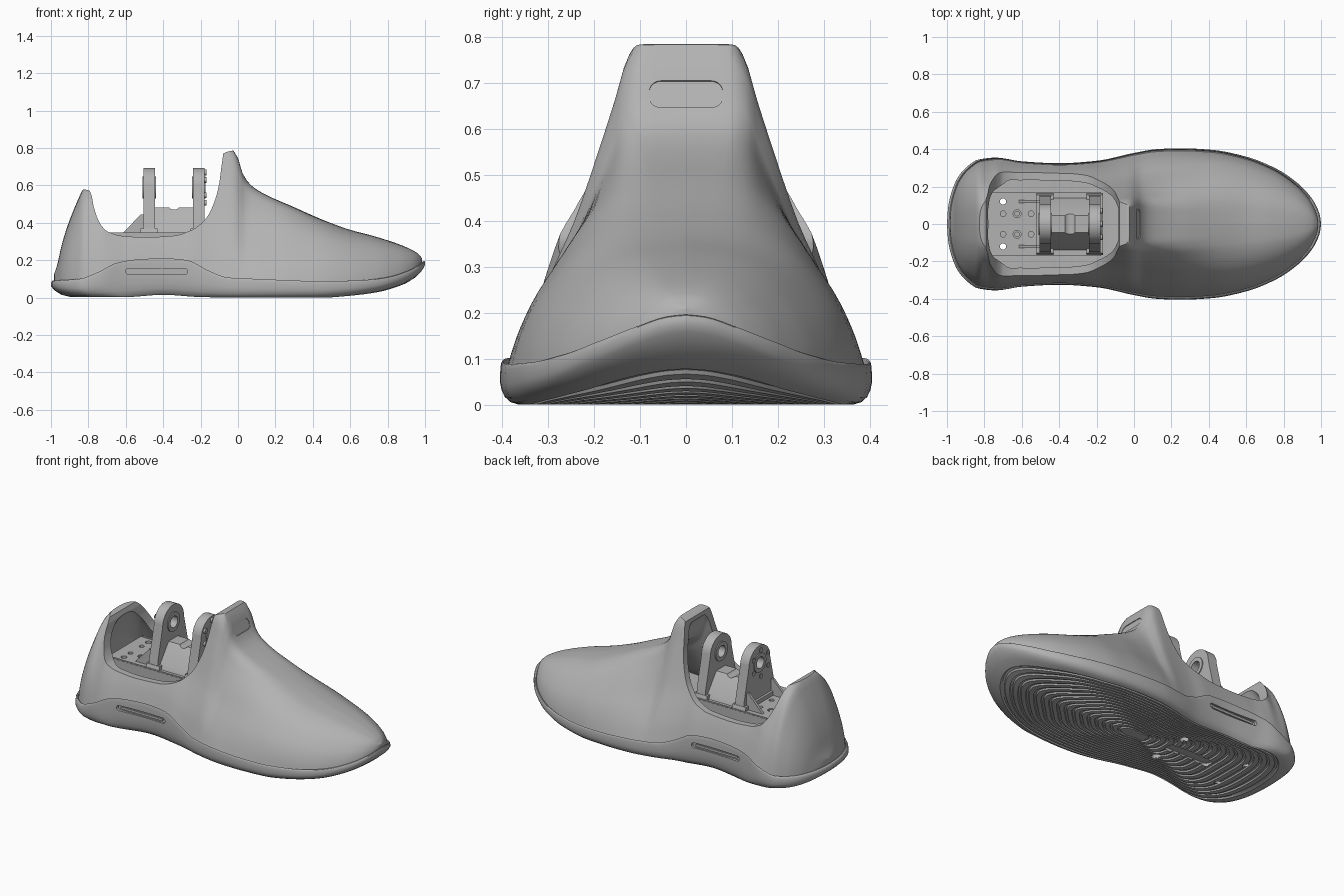
import bpy, bmesh, math
from mathutils import Matrix

cube = bpy.data.objects.get("Cube")
if cube:
    bpy.data.objects.remove(cube, do_unlink=True)

grey = bpy.data.materials.new("light_grey")
grey.use_nodes = True
colour = (0.45, 0.45, 0.45, 1)
grey.diffuse_color = colour
grey.node_tree.nodes["Principled BSDF"].inputs["Base Color"].default_value = colour


def smooth_table(pts):
    """Monotone cubic through a few (x, value) points."""
    n = len(pts)
    d = [(pts[i + 1][1] - pts[i][1]) / (pts[i + 1][0] - pts[i][0]) for i in range(n - 1)]
    m = [d[0]] + [2 * a * b / (a + b) if a * b > 0 else 0 for a, b in zip(d, d[1:])] + [d[-1]]

    def f(x):
        x = min(max(x, pts[0][0]), pts[-1][0])
        i = 0
        while i < n - 2 and x > pts[i + 1][0]:
            i += 1
        h = pts[i + 1][0] - pts[i][0]
        t = (x - pts[i][0]) / h
        return ((1 + 2 * t) * (1 - t) ** 2 * pts[i][1] + t * (1 - t) ** 2 * h * m[i]
                + t * t * (3 - 2 * t) * pts[i + 1][1] + t * t * (t - 1) * h * m[i + 1])
    return f


def shade(ob):
    bpy.ops.object.select_all(action='DESELECT')
    bpy.context.view_layer.objects.active = ob
    ob.select_set(True)
    bpy.ops.object.shade_smooth_by_angle(angle=math.radians(35))


def loft(name, rings):
    bm = bmesh.new()
    vs = [[bm.verts.new(p) for p in r] for r in rings]
    n = len(rings[0])
    for a, b in zip(vs, vs[1:]):
        for i in range(n):
            j = (i + 1) % n
            bm.faces.new((a[i], a[j], b[j], b[i]))
    bm.faces.new(vs[0])
    bm.faces.new(vs[-1])
    bmesh.ops.recalc_face_normals(bm, faces=bm.faces)
    me = bpy.data.meshes.new(name)
    bm.to_mesh(me)
    bm.free()
    ob = bpy.data.objects.new(name, me)
    bpy.context.collection.objects.link(ob)
    me.materials.append(grey)
    shade(ob)
    return ob


def prism(name, pts, a, b, axis):
    """Extrude a 2D outline from a to b along one axis."""
    place = {'X': lambda p, c: (c, p[0], p[1]), 'Y': lambda p, c: (p[0], c, p[1]),
             'Z': lambda p, c: (p[0], p[1], c)}[axis]
    return loft(name, [[place(p, c) for p in pts] for c in (a, b)])


def pill(cx, cy, hx, hy, r, n=8):
    """Rounded rectangle outline."""
    out = []
    for q, (sx, sy) in enumerate(((1, 1), (-1, 1), (-1, -1), (1, -1))):
        for i in range(n + 1):
            t = math.pi / 2 * (q + i / n)
            out.append((cx + sx * (hx - r) + r * math.cos(t), cy + sy * (hy - r) + r * math.sin(t)))
    return out


def disc(cx, cy, r):
    return [(cx + r * math.cos(i * math.tau / 24), cy + r * math.sin(i * math.tau / 24)) for i in range(24)]


def cut(ob, cutters):
    for c in cutters:
        mod = ob.modifiers.new("cut", 'BOOLEAN')
        mod.operation, mod.solver, mod.object = 'DIFFERENCE', 'EXACT', c
        bpy.context.view_layer.objects.active = ob
        bpy.ops.object.modifier_apply(modifier=mod.name)
    shade(ob)


def discard(cutters):
    for c in cutters:
        bpy.data.objects.remove(c, do_unlink=True)


# Shape tables along the length
width = smooth_table([(-1, 0), (-.995, .08), (-.98, .155), (-.95, .235), (-.9, .3), (-.83, .345), (-.74, .355),
                      (-.6, .335), (-.4, .325), (-.2, .338), (0, .38), (.12, .4), (.25, .405), (.42, .396),
                      (.6, .36), (.76, .296), (.88, .214), (.95, .138), (.985, .073), (.996, .036), (1, 0)])
seam = smooth_table([(-1, .09), (-.85, .1), (-.75, .135), (-.65, .185), (-.55, .203), (-.4, .21), (-.27, .2),
                     (-.16, .145), (-.05, .107), (.1, .1), (.45, .088), (.65, .092), (.8, .11), (.9, .14),
                     (.96, .17), (1, .203)])
under = smooth_table([(-1, .035), (-.95, .012), (-.88, .003), (-.6, .003), (-.4, .015), (-.2, .003), (0, 0),
                      (.45, 0), (.6, .01), (.75, .03), (.87, .065), (.95, .105), (1, .145)])
crest = smooth_table([(-1, .12), (-.98, .18), (-.96, .27), (-.93, .37), (-.9, .45), (-.87, .52), (-.84, .58),
                      (-.8, .605), (-.77, .66), (-.72, .8), (-.1, .8), (-.03, .787), (0, .745), (.015, .69),
                      (.04, .635), (.08, .592), (.15, .55), (.3, .485), (.45, .42), (.6, .365), (.75, .325),
                      (.9, .275), (.97, .24), (1, .21)])
domed = smooth_table([(-1, 1), (-.84, .9), (-.78, .6), (-.7, .15), (-.62, 0), (0, 0), (.08, .15), (.3, .6),
                      (.6, 1), (1, 1)])
steps = [i / 8 for i in range(9)]
tall = [(1, 0), (.91, .16), (.8, .3), (.67, .45), (.53, .66), (.43, .82), (.35, .95), (.25, 1), (0, 1.002)]
dome = [(1, 0), (.97, .18), (.9, .4), (.78, .61), (.63, .79), (.46, .91), (.3, .97), (.15, .99), (0, 1)]
profile = [[smooth_table([(s, p[k]) for s, p in zip(steps, shape)]) for k in (0, 1)] for shape in (tall, dome)]


def section(x, top, floor=0, inset=0):
    """Cross-section loop of the upper at one station, starting above the floor."""
    base, w = seam(x) - .025, domed(x)

    def point(u):
        y, z = [(1 - w) * profile[0][k](u) + w * profile[1][k](u) for k in (0, 1)]
        y *= width(x) * .973
        return y * y / (y + inset) if inset else y, base + (top - base) * z
    start = 0
    while point(start)[1] < floor:
        start += .005
    half = [point(start + (1 - start) * i / 24) for i in range(25)]
    return [(x * .985, y, z) for y, z in half + [(-y, z) for y, z in half[-2::-1]]]


# Upper: outer body, hollowed, then trimmed along the collar line
stations = [-.9995 * math.cos(math.pi * i / 130) for i in range(131)]
upper = loft("upper", [section(x, crest(x)) for x in stations])
cavity = loft("cavity", [section(x, min(crest(x + .07), crest(x - .055)) - .02, .25, .045)
                         for x in [-.87 + 1.1 * i / 60 for i in range(61)]])
rim = smooth_table([(-.95, .582), (-.84, .58), (-.79, .57), (-.77, .48), (-.74, .4), (-.7, .355), (-.62, .33),
                    (-.5, .323), (-.35, .33), (-.25, .36), (-.17, .425), (-.12, .53), (-.095, .64), (-.08, .77),
                    (-.02, .787), (.1, .8)])
line = [-.95 + 1.05 * i / 100 for i in range(101)]
collar = prism("collar_trim", [(x, rim(x)) for x in line] + [(.1, 1), (-.95, 1)], -.6, .6, 'Y')
tab = prism("tab_recess", pill(0, 0, .08, .031, .025), 0, .05, 'X')
tab.matrix_world = Matrix.Translation((.0185, 0, .675)) @ Matrix.Rotation(-.34, 4, 'Y')
bpy.context.view_layer.update()
drains = [prism("drain_hole", disc(-.7, s * .12, .017), -.1, .6, 'Z') for s in (-1, 1)]
cut(upper, [cavity, collar, tab] + drains)

# Sole: concentric tread ridges below, rounded sidewall, raised lip around the upper
outline = []
for i in range(180):
    t = math.tau * i / 180
    outline.append((math.cos(t), math.copysign(width(math.cos(t)), math.sin(t)), t))


def sole_ring(k, frac, lift=0, wave=0):
    ring = []
    for x, y, t in outline:
        s = k * (1 + wave * math.sin(7 * t + math.pi / 2))
        z = under(x * s)
        ring.append((x * s, y * s, z + frac * (seam(x * s) - z) + lift))
    return ring


rings = []
for j in range(16):
    k = .06 + j * .052
    wave = .025 * math.sin(math.pi * j / 16)
    rings += [sole_ring(k + a, 0, h, wave) for a, h in ((0, 0), (.03, 0), (.034, .008), (.048, .008))]
wall = [(.9, 0), (.945, .06), (.975, .18), (.992, .34), (1, .5), (1, .72), (.998, .88), (.994, .97),
        (.989, 1), (.984, .97), (.98, .82), (.5, .82), (.05, .82)]
sole = loft("sole", rings + [sole_ring(k, f) for k, f in wall])
slots = [prism("side_slot", pill(-.435, .14, .165, .016, .015), s * .317, s * .45, 'Y') for s in (-1, 1)]
sockets = [prism("bolt_socket", disc(-.26, s * .12, .026), -.1, .04, 'Z') for s in (-1, 1)]
shank = prism("shank_recess", pill(-.39, 0, .16, .032, .031), -.1, .025, 'Z')
cut(sole, slots + sockets + [shank] + drains)
for s in (-1, 1):
    prism("slot_insert", pill(-.435, .14, .145, .007, .006), s * .31, s * .324, 'Y')

# Mounting plate with its holes
plate = prism("mounting_plate", pill(-.475, 0, .305, .172, .02), .24, .345, 'Z')
holes = [prism("plate_hole", disc(x, s * .055, r), .32, .4, 'Z')
         for x, r in ((-.7, .015), (-.625, .021), (-.55, .015)) for s in (-1, 1)]
cut(plate, holes + drains)
for s in (-1, 1):
    prism("plate_bolt", disc(-.625, s * .055, .014), .3, .342, 'Z')
    # Gussets behind the rear lug
    prism("gusset", [(-.62, .34), (-.5, .34), (-.5, .445), (-.52, .445)], s * .12 - .008, s * .12 + .008, 'Y')
    prism("edge_rail", pill(-.475, s * .165, .3, .006, .005), .34, .349, 'Z')

# Two upright lugs with bearings and bolts
arc = [(.105 * math.cos(math.pi * i / 24), .588 + .105 * math.sin(math.pi * i / 24)) for i in range(25)]
lug_shape = [(.155, .34), (.15, .4)] + arc + [(-.15, .4), (-.155, .34)]
for name, a, b, out in (("rear_lug", -.505, -.445, -1), ("front_lug", -.24, -.18, 1)):
    lug = prism(name, lug_shape, a, b, 'X')
    bore = prism("bore", disc(0, .588, .058), a - .05, b + .05, 'X')
    cut(lug, [bore])
    bearing = prism("bearing", disc(0, .588, .059), a - .006, b + .006, 'X')
    hole = prism("bearing_hole", disc(0, .588, .035), a - .05, b + .05, 'X')
    cut(bearing, [hole])
    discard([bore, hole])
    face = b if out > 0 else a
    for i in range(6):
        t = math.tau * (i + .5) / 6
        prism("lug_bolt", disc(.081 * math.cos(t), .588 + .081 * math.sin(t), .015), face - .01, face + out * .012, 'X')
    prism(name + "_foot", [(-.165, .34), (.165, .34), (.155, .37), (-.155, .37)], a - .015, b + .015, 'X')

# Sloped ridge between the lugs, with a small notch on top
ridge = prism("ridge", [(-.14, .34), (.14, .34), (.13, .37), (.045, .483), (-.045, .483), (-.13, .37)],
              -.45, -.235, 'X')
notch = prism("notch", disc(-.342, .505, .035), -.2, .2, 'Y')
cut(ridge, [notch])

discard([cavity, collar, tab, shank, notch] + drains + slots + sockets + holes)
